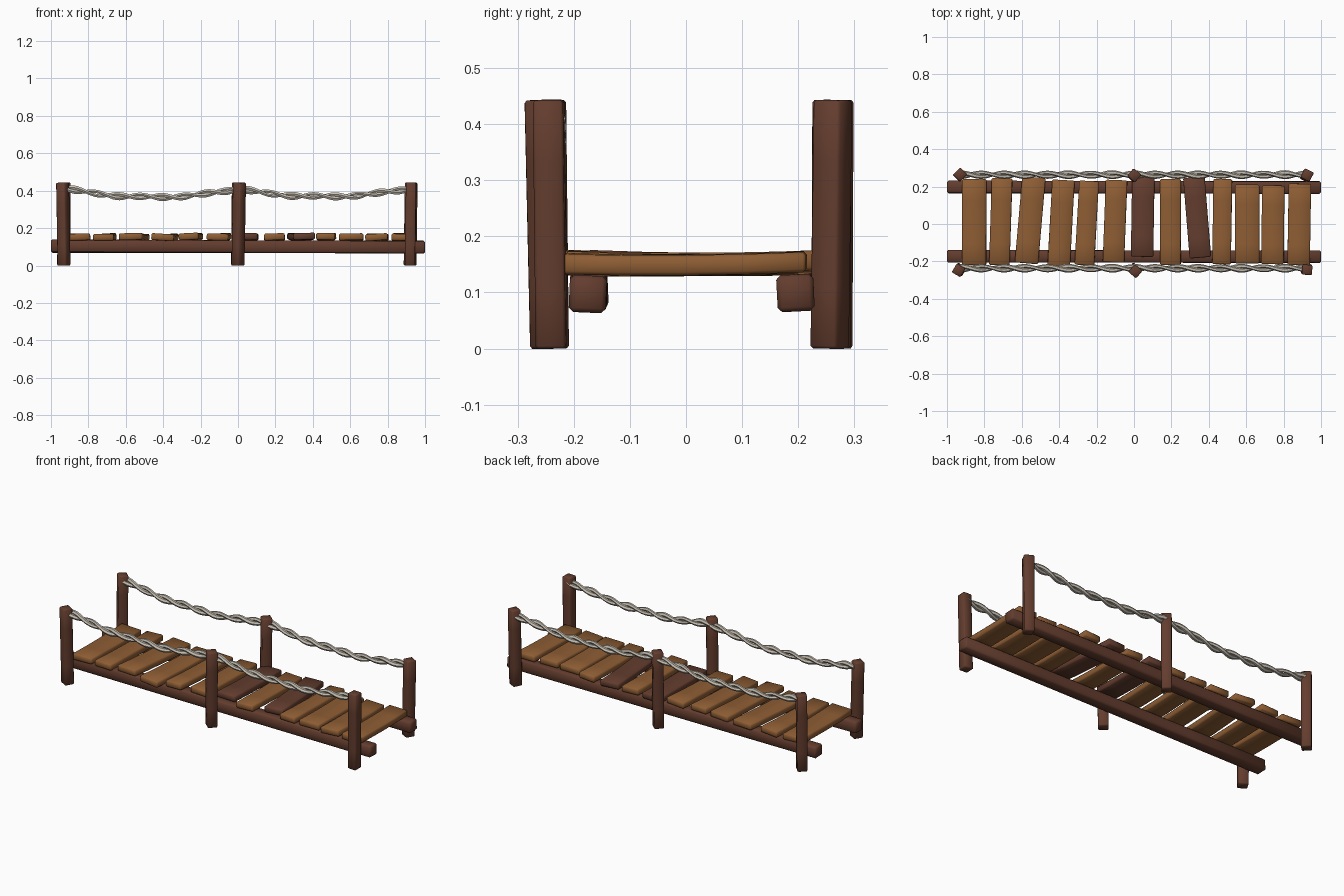
import bpy
import bmesh
import math
import random
from mathutils import Vector

random.seed(4)
if "Cube" in bpy.data.objects:
    bpy.data.objects.remove(bpy.data.objects["Cube"])


def material(name, rgb):
    m = bpy.data.materials.new(name)
    m.use_nodes = True
    m.diffuse_color = (*rgb, 1)
    m.node_tree.nodes["Principled BSDF"].inputs["Base Color"].default_value = (*rgb, 1)
    return m


dark_wood = material("dark wood", (0.125, 0.046, 0.027))
light_wood = material("light wood", (0.27, 0.11, 0.034))
fibre = material("rope fibre", (0.58, 0.53, 0.45))


def loft(name, rings, mat, bevel=0.0, angle=50):
    """Skin a list of equal rings and cap both ends."""
    bm = bmesh.new()
    loops = [[bm.verts.new(p) for p in ring] for ring in rings]
    n = len(loops[0])
    for a, b in zip(loops, loops[1:]):
        for i in range(n):
            j = (i + 1) % n
            bm.faces.new((a[i], a[j], b[j], b[i]))
    bm.faces.new(loops[0])
    bm.faces.new(loops[-1])
    bmesh.ops.recalc_face_normals(bm, faces=bm.faces)
    if bevel:
        edges = [e for e in bm.edges if e.calc_face_angle(0) > 0.8]
        bmesh.ops.bevel(bm, geom=edges, offset=bevel, segments=1, affect='EDGES')
    mesh = bpy.data.meshes.new(name)
    bm.to_mesh(mesh)
    bm.free()
    mesh.materials.append(mat)
    obj = bpy.data.objects.new(name, mesh)
    bpy.context.collection.objects.link(obj)
    bpy.ops.object.select_all(action='DESELECT')
    obj.select_set(True)
    bpy.context.view_layer.objects.active = obj
    bpy.ops.object.shade_smooth_by_angle(angle=math.radians(angle))
    return obj


def timber(name, start, end, width, height, mat, roll=0, twist=0, sag=0, bevel=0.006):
    """Rectangular timber from start to end, with a little sag and twist."""
    a, b = Vector(start), Vector(end)
    d = (b - a).normalized()
    up = Vector((0, 1, 0)) if abs(d.z) > 0.9 else Vector((0, 0, 1))
    side = d.cross(up).normalized()
    up = side.cross(d)
    rings = []
    for k in range(5):
        t = k / 4
        c = a.lerp(b, t) - up * sag * 4 * t * (1 - t)
        ang = math.radians(roll + twist * (t - 0.5))
        u = side * math.cos(ang) + up * math.sin(ang)
        v = up * math.cos(ang) - side * math.sin(ang)
        rings.append([c + u * sx * width / 2 + v * sy * height / 2
                      for sx, sy in ((-1, -1), (1, -1), (1, 1), (-1, 1))])
    return loft(name, rings, mat, bevel)


# Two long beams under the deck
timber("front_beam", (-1, -0.172, 0.106), (1, -0.175, 0.097), 0.066, 0.066, dark_wood,
       twist=5, bevel=0.008)
timber("back_beam", (-1, 0.198, 0.102), (1, 0.195, 0.099), 0.066, 0.066, dark_wood,
       twist=-6, bevel=0.008)

# Six posts: foot x, y, then top x, y, and turn about the vertical
posts = {
    "front_right_post": (-0.93, -0.243, -0.938, -0.248, 30),
    "front_middle_post": (0.0, -0.243, 0.008, -0.253, 40),
    "front_left_post": (0.92, -0.24, 0.926, -0.245, 3),
    "back_right_post": (-0.932, 0.262, -0.93, 0.264, 45),
    "back_middle_post": (-0.002, 0.258, 0.002, 0.26, 42),
    "back_left_post": (0.92, 0.256, 0.926, 0.262, 28),
}
for name, (x0, y0, x1, y1, turn) in posts.items():
    timber(name, (x0, y0, 0), (x1, y1, 0.443), 0.054, 0.054, dark_wood, roll=turn, bevel=0.005)

# Deck planks: x at back, x at front, back y, front y, width
planks = [
    (-0.855, -0.855, 0.24, -0.22, 0.13),
    (-0.705, -0.72, 0.245, -0.22, 0.11),
    (-0.535, -0.575, 0.25, -0.21, 0.125),
    (-0.377, -0.404, 0.235, -0.25, 0.12),
    (-0.24, -0.265, 0.23, -0.22, 0.105),
    (-0.093, -0.11, 0.235, -0.205, 0.115),
    (0.05, 0.043, 0.25, -0.175, 0.12),
    (0.195, 0.195, 0.24, -0.22, 0.11),
    (0.32, 0.355, 0.25, -0.18, 0.115),
    (0.475, 0.468, 0.24, -0.215, 0.10),
    (0.605, 0.605, 0.21, -0.21, 0.13),
    (0.745, 0.74, 0.205, -0.215, 0.12),
    (0.887, 0.88, 0.215, -0.22, 0.12),
]
for i, (xb, xf, yb, yf, w) in enumerate(planks):
    z0, z1 = (0.154 + random.uniform(-0.003, 0.003) for _ in range(2))
    timber(f"plank_{i + 1}", (xf, yf, z0), (xb, yb, z1), w, 0.036,
           dark_wood if i in (6, 8) else light_wood,
           roll=random.uniform(-2, 2), twist=random.uniform(-6, 6), sag=0.004)


def rope(name, start, end, sag=0.045, steps=50, turns=4):
    """Two twisted strands hanging between a pair of posts."""
    a, b = Vector(start), Vector(end)
    for s in range(2):
        rings = []
        for k in range(steps + 1):
            t = k / steps
            ang = 2 * math.pi * turns * t + math.pi * s
            c = a.lerp(b, t) + Vector((0, math.cos(ang) * 0.011, math.sin(ang) * 0.011))
            c.z -= sag * 4 * t * (1 - t)
            c.z += 0.003 * math.sin(17 * t)
            r = 0.0115 + 0.0015 * math.sin(23 * t + s)
            rings.append([c + Vector((0, r * math.cos(q), r * math.sin(q)))
                          for q in (math.pi * m / 3 for m in range(6))])
        loft(f"{name}_strand_{s + 1}", rings, fibre, angle=40)


# Hand ropes on both sides
for side, y in (("front", -0.236), ("back", 0.264)):
    rope(f"{side}_right_rope", (-0.93, y, 0.413), (0.0, y, 0.41))
    rope(f"{side}_left_rope", (0.0, y, 0.41), (0.922, y, 0.413), sag=0.042)
